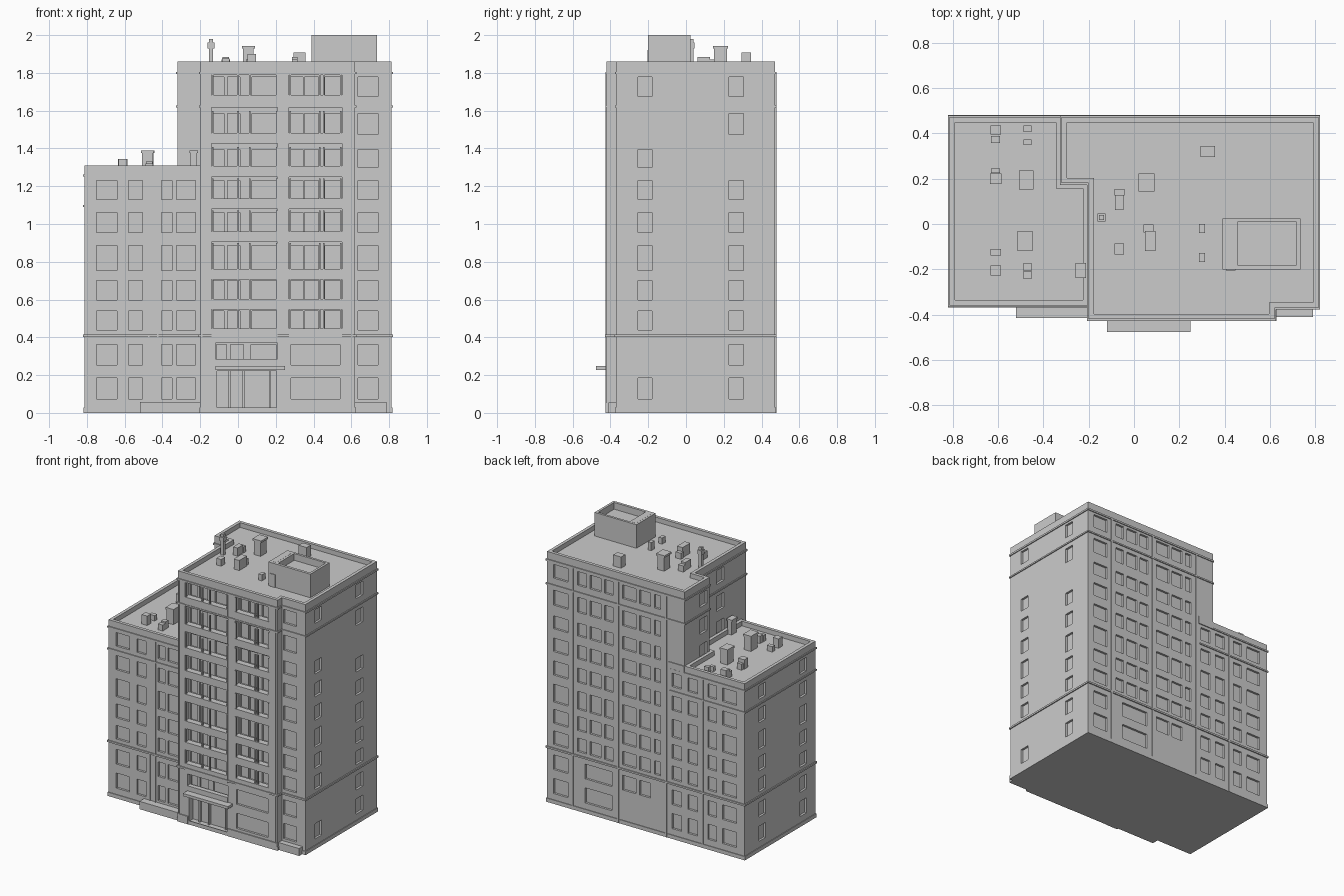
import bpy, bmesh

if "Cube" in bpy.data.objects:
    bpy.data.objects.remove(bpy.data.objects["Cube"])

X, B, WT, TT = 0.813, 0.472, 1.31, 1.86      # half width, back y, wing top, tower top
ROWS = [(.074, .186), (.253, .362), (.44, .54), (.597, .70), (.755, .887),
        (.955, 1.06), (1.13, 1.23), (1.30, 1.395), (1.475, 1.586), (1.676, 1.777)]


def finish(name, bm):
    bmesh.ops.remove_doubles(bm, verts=bm.verts, dist=1e-5)
    me = bpy.data.meshes.new(name)
    bm.to_mesh(me)
    bm.free()
    ob = bpy.data.objects.new(name, me)
    bpy.context.collection.objects.link(ob)
    return ob


def boxes(name, items):
    """One object from (x0, x1, y0, y1, z0, z1) boxes."""
    bm = bmesh.new()
    for x0, x1, y0, y1, z0, z1 in items:
        vs = bmesh.ops.create_cube(bm, size=1)["verts"]
        for v in vs:
            v.co = (x1 if v.co.x > 0 else x0, y1 if v.co.y > 0 else y0, z1 if v.co.z > 0 else z0)
    me = bpy.data.meshes.new(name)
    bm.to_mesh(me)
    bm.free()
    bpy.context.collection.objects.link(bpy.data.objects.new(name, me))


def offset(poly, d):
    """Offset a counter-clockwise right-angled polygon outward."""
    out, n = [], len(poly)
    for i, p in enumerate(poly):
        nx = ny = 0
        for a, b in ((poly[i - 1], p), (p, poly[(i + 1) % n])):
            dx, dy = b[0] - a[0], b[1] - a[1]
            l = abs(dx) + abs(dy)
            nx, ny = nx + dy / l, ny - dx / l
        out.append((p[0] + nx * d, p[1] + ny * d))
    return out


def loft(name, rings, edges=None, cap=False):
    bm = bmesh.new()
    vs = [[bm.verts.new((*p, z)) for p in poly] for poly, z in rings]
    n = len(vs[0])
    for a, b in zip(vs, vs[1:]):
        for i in range(edges or n):
            j = (i + 1) % n
            bm.faces.new((a[i], a[j], b[j], b[i]))
    if cap:
        bm.faces.new(vs[-1])
    finish(name, bm)


def band(name, poly, z0, z1, d, edges=None):
    o = offset(poly, d)
    loft(name, [(poly, z0), (o, z0), (o, z1), (poly, z1)], edges)


def wall(name, p0, p1, z0, z1, holes=()):
    """Wall from p0 to p1 (outside on the right) with stepped recesses (a0, a1, z0, z1, depth)."""
    dx, dy = p1[0] - p0[0], p1[1] - p0[1]
    L = abs(dx) + abs(dy)
    dx, dy = dx / L, dy / L
    start = p0[0] if dx else p0[1]
    hs = []
    for a, b, c, d, dep in holes:
        u, v = sorted(((a - start) * (dx + dy), (b - start) * (dx + dy)))
        hs.append((u, v, c, d, dep))
    us = sorted({0, L} | {round(t, 5) for h in hs for t in h[:2]})
    zs = sorted({z0, z1} | {round(t, 5) for h in hs for t in h[2:4]})

    def depth(i, k):
        if not (0 <= i < len(us) - 1 and 0 <= k < len(zs) - 1):
            return 0
        u, z = (us[i] + us[i + 1]) / 2, (zs[k] + zs[k + 1]) / 2
        return max([h[4] for h in hs if h[0] < u < h[1] and h[2] < z < h[3]], default=0)

    bm = bmesh.new()

    def quad(*pts):
        bm.faces.new([bm.verts.new((p0[0] + dx * u - dy * d, p0[1] + dy * u + dx * d, z))
                      for u, z, d in pts])
    for i in range(len(us) - 1):
        for k in range(len(zs) - 1):
            d, a, b, c, e = depth(i, k), us[i], us[i + 1], zs[k], zs[k + 1]
            quad((a, c, d), (b, c, d), (b, e, d), (a, e, d))
            r, t = depth(i + 1, k), depth(i, k + 1)
            if r != d:
                quad((b, c, d), (b, c, r), (b, e, r), (b, e, d))
            if t != d:
                quad((a, e, d), (b, e, d), (b, e, t), (a, e, t))
    bmesh.ops.remove_doubles(bm, verts=bm.verts, dist=1e-5)
    bmesh.ops.dissolve_limit(bm, angle_limit=.01, verts=bm.verts, edges=bm.edges)
    finish(name, bm)


def windows(cols, rows, dep=.016):
    return [(a, b, *ROWS[r], dep) for a, b in cols for r in rows]


# Footprints
foot = [(-X, -.36), (-.2, -.36), (-.2, -.42), (.62, -.42), (.62, -.37), (X, -.37), (X, B), (-X, B)]
tower = [(-.2, -.42), (.62, -.42), (.62, -.37), (X, -.37), (X, B), (-.32, B), (-.32, .18), (-.2, .18)]
wing = [(-.32, B), (-X, B), (-X, -.36), (-.2, -.36), (-.2, .18), (-.32, .18)]

# Front walls
wall("wing_front", (-X, -.36), (-.2, -.36), 0, WT,
     windows([(-.75, -.64), (-.58, -.505), (-.405, -.35), (-.325, -.225)], range(7)))
bays = [(-.14, .21), (.27, .55)]
bay_windows = [(-.13, -.075), (-.055, .01), (.075, .2), (.28, .343), (.353, .425), (.46, .54)]
wall("tower_front", (-.2, -.42), (.62, -.42), 0, TT,
     [(a, b, .415, 1.79, .045) for a, b in bays] + windows(bay_windows, range(2, 10), .06)
     + [(-.12, .21, .245, .37, .03)] + windows([(-.115, -.06), (-.04, .03), (.07, .2)], [1], .045)
     + windows([(.28, .54)], [0, 1]) + [(-.11, .205, .02, .222, .05)])
wall("tower_step_left", (-.2, -.36), (-.2, -.42), 0, TT)
wall("tower_step_right", (.62, -.42), (.62, -.37), 0, TT)
wall("tower_front_right", (.62, -.37), (X, -.37), 0, TT, windows([(.635, .74)], range(10)))

# Side walls
near, far = (-.255, -.18), (.228, .305)
wall("right_side", (X, -.37), (X, B), 0, TT, windows([near], [0, 2, 3, 4, 5, 6, 7, 9])
     + windows([far], [0, 1, 2, 3, 4, 5, 6, 8, 9]))
wall("left_side", (-X, B), (-X, -.36), 0, WT, windows([near, far], range(7)))

# Back walls
wall("tower_back", (X, B), (-.32, B), 0, TT,
     windows([(.64, .76)], range(10))
     + windows([(.49, .56), (.37, .46), (.27, .34)], range(2, 10))
     + windows([(.28, .50)], [0, 1])
     + windows([(.08, .19), (-.04, .05)], range(1, 10))
     + windows([(-.12, -.07)], range(2, 10)) + windows([(-.295, -.215)], range(7)))
wall("wing_back", (-.32, B), (-X, B), 0, WT,
     windows([(-.425, -.345), (-.58, -.51), (-.745, -.63)], range(7)))

# Tower walls above the wing roof
wall("upper_left_wall", (-.32, B), (-.32, .18), 1.27, TT, windows([(.21, .29)], [7, 8, 9]))
wall("upper_return_wall", (-.32, .18), (-.2, .18), 1.27, TT)
wall("upper_front_left_wall", (-.2, .18), (-.2, -.36), 1.27, TT, windows([(-.16, -.07)], [7, 8, 9]))

# Roofs with parapets, and underside
for name, poly, zt in (("tower_roof", tower, TT), ("wing_roof", wing, WT)):
    inner = offset(poly, -.024)
    loft(name, [(poly, zt), (inner, zt), (inner, zt - .035)], cap=True)
bm = bmesh.new()
bm.faces.new([bm.verts.new((*p, 0)) for p in reversed(foot)])
finish("underside", bm)

# String courses and plinth
band("plinth", foot, 0, .028, .005)
band("lower_cornice", foot, .402, .415, .008)
band("tower_cornice", tower, 1.617, 1.628, .007)
band("tower_top_cornice", tower, 1.793, 1.806, .007)
path = [(-.2, B)] + wing[1:4]
for z in (1.09, 1.252):
    band("wing_cornice", path + [(-.2, .1)], z, z + .011, .007, 3)
boxes("wing_back_parapet_end", [(-.32, -.19, B - .005, B + .006, 1.252, WT)])

# Vertical ribs dividing the facades
boxes("back_ribs", [(x - .006, x + .006, B - .002, B + .006, 0, z)
                    for x, z in ((.6, 1.8), (.225, 1.8), (-.17, 1.8), (-.467, 1.26))])
boxes("front_ribs", [(-.476, -.468, -.367, -.355, .05, .405), (-.429, -.421, -.367, -.355, .05, 1.255),
                     (.598, .606, -.426, -.415, .05, 1.8), (-.195, -.187, -.426, -.415, .05, 1.8)])

# Balcony parapets with end posts
boxes("balcony_parapets", [(a, b, -.423, -.378, z - .05, z + .006)
                           for a, b in bays for z, _ in ROWS[2:]])
boxes("balcony_posts", [(x - .004, x + .004, -.421, -.411, z0, z1 + .012)
                        for x in (-.134, 0, .062, .204, .276, .434, .455, .544) for z0, z1 in ROWS[2:]])

# Entrance: canopy, door frame, steps
boxes("canopy", [(-.12, .25, -.477, -.37, .228, .248)])
boxes("canopy_parapet", [(-.12, .21, -.425, -.39, .248, .285)])
boxes("door_frame", [(x - .005, x + .005, -.39, -.365, .02, .222) for x in (-.045, .03, .17)])
boxes("entrance_base", [(-.52, -.2, -.415, -.355, 0, .058), (-.2, -.115, -.427, -.415, 0, .058),
                        (.21, .62, -.427, -.415, 0, .055), (.62, .79, -.41, -.365, 0, .055)])

# Roof penthouse with sunken top
pent = [(.39, -.2), (.735, -.2), (.735, .025), (.39, .025)]
lip = [(.457, -.18), (.717, -.18), (.717, .008), (.457, .008)]
loft("penthouse", [(pent, 1.825), (pent, 2), (lip, 2), (lip, 1.95)], cap=True)
boxes("penthouse_slot", [(.405, .44, -.18, .008, 2 - .01, 2.001)])
boxes("penthouse_door", [(.405, .448, -.205, -.195, 1.825, 1.92)])


# Roof vents: (x, y, width, depth, top)
def vents(name, base, items):
    boxes(name, [(x - w / 2, x + w / 2, y - d / 2, y + d / 2, base, t) for x, y, w, d, t in items])


vents("wing_vents", 1.27, [
    (-.61, .415, .045, .04, 1.345), (-.61, .373, .04, .03, 1.32), (-.47, .42, .035, .028, 1.33),
    (-.47, .36, .035, .025, 1.31), (-.61, .2, .05, .045, 1.345), (-.61, .235, .04, .02, 1.32),
    (-.475, .195, .055, .075, 1.38), (-.48, -.075, .058, .08, 1.38), (-.61, -.125, .045, .03, 1.315),
    (-.61, -.205, .045, .045, 1.345), (-.47, -.19, .035, .035, 1.33), (-.47, -.225, .038, .03, 1.32),
    (-.235, -.205, .035, .06, 1.375)])
vents("tower_vents", 1.82, [
    (-.143, .028, .022, .022, 1.98), (-.065, .14, .044, .03, 1.87), (-.065, .095, .036, .066, 1.885),
    (.055, .183, .055, .07, 1.935), (.065, -.02, .044, .035, 1.87), (.072, -.075, .045, .09, 1.9),
    (-.065, -.11, .04, .048, 1.875), (.325, .32, .064, .05, 1.908), (.3, -.02, .028, .04, 1.885),
    (.3, -.148, .028, .04, 1.87)])
vents("vent_caps", 1.928, [(.055, .183, .07, .08, 1.943), (-.143, .028, .036, .036, 1.96)])
vents("wing_vent_caps", 1.375, [(-.475, .195, .064, .084, 1.39), (-.48, -.075, .066, .088, 1.39),
                                (-.235, -.205, .045, .068, 1.388)])
